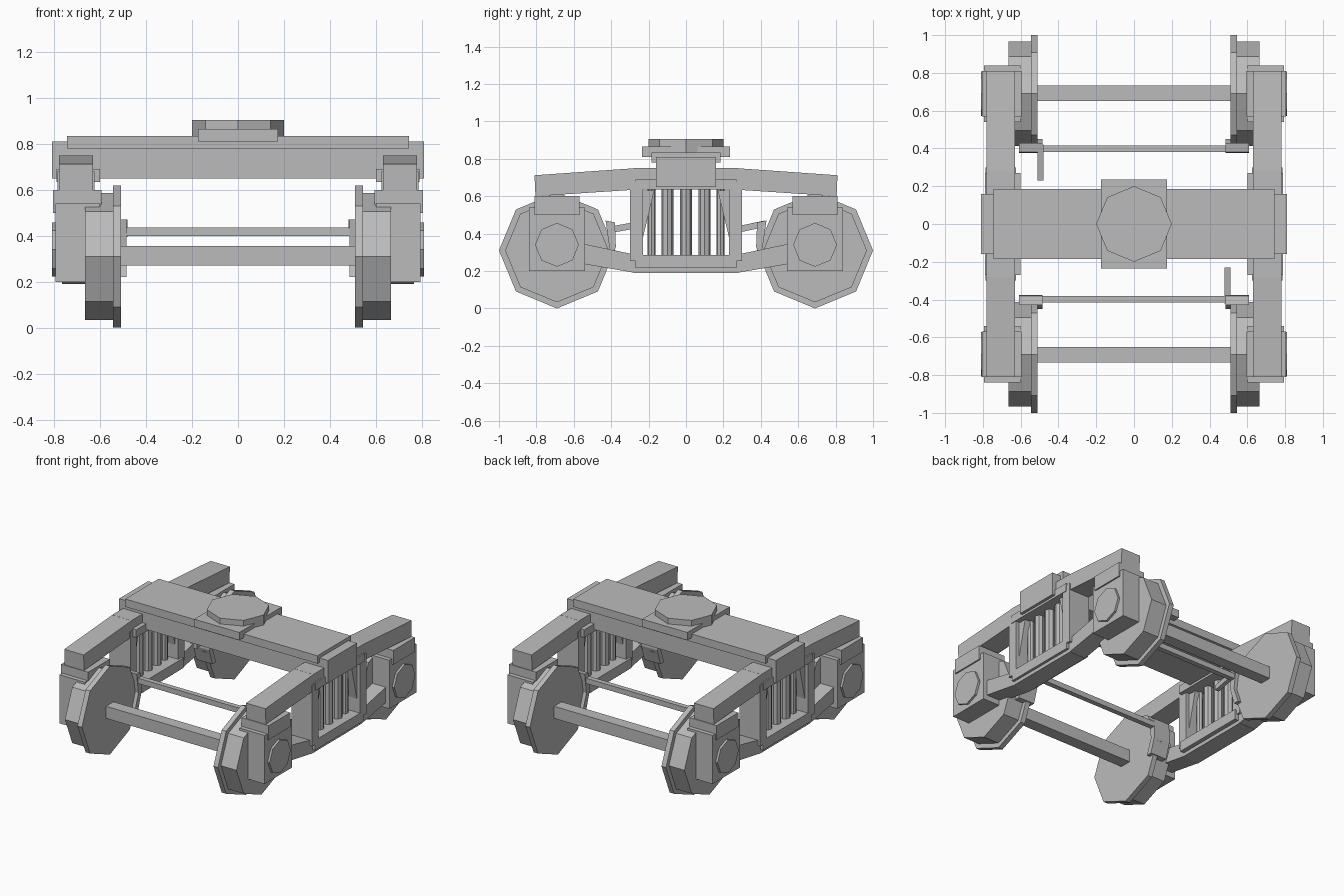
import bpy, bmesh, math
from mathutils import Matrix

if "Cube" in bpy.data.objects:
    bpy.data.objects.remove(bpy.data.objects["Cube"])

steel = bpy.data.materials.new("grey steel")
steel.diffuse_color = (0.5, 0.5, 0.5, 1)
steel.use_nodes = True
steel.node_tree.nodes["Principled BSDF"].inputs["Base Color"].default_value = steel.diffuse_color


def finish(name, bm):
    bmesh.ops.recalc_face_normals(bm, faces=bm.faces)
    me = bpy.data.meshes.new(name)
    bm.to_mesh(me)
    bm.free()
    me.materials.append(steel)
    ob = bpy.data.objects.new(name, me)
    bpy.context.collection.objects.link(ob)
    return ob


def plate(name, x0, x1, profile):
    """Extrude a (y, z) outline from x0 to x1."""
    bm = bmesh.new()
    a = [bm.verts.new((x0, y, z)) for y, z in profile]
    b = [bm.verts.new((x1, y, z)) for y, z in profile]
    bm.faces.new(a)
    bm.faces.new(b[::-1])
    n = len(a)
    for i in range(n):
        bm.faces.new((a[i], a[(i + 1) % n], b[(i + 1) % n], b[i]))
    return finish(name, bm)


def box(name, x0, x1, y0, y1, z0, z1):
    return plate(name, x0, x1, [(y0, z0), (y1, z0), (y1, z1), (y0, z1)])


def ring(y, z, r, n=8):
    return [(y + r * math.cos(2 * math.pi * i / n),
             z + r * math.sin(2 * math.pi * i / n)) for i in range(n)]


def post(name, x, y, r, z0, z1, n=8):
    bm = bmesh.new()
    bmesh.ops.create_cone(bm, cap_ends=True, segments=n, radius1=r, radius2=r, depth=z1 - z0,
                          matrix=Matrix.Translation((x, y, (z0 + z1) / 2))
                          @ Matrix.Rotation(math.pi / 2, 4, 'Z'))
    return finish(name, bm)


def span(s, a, b):
    return tuple(sorted((s * a, s * b)))


# Cross bolster with centre pivot
box("bolster", -0.81, 0.81, -0.16, 0.16, 0.65, 0.81)
box("bolster_cover", -0.745, 0.745, -0.185, 0.185, 0.78, 0.835)
box("pivot_plate", -0.175, 0.175, -0.235, 0.235, 0.81, 0.865)
post("pivot_disc", 0, 0, 0.2, 0.835, 0.905)

for sx in (-1, 1):
    # Side frame centre: top rails, bottom rail
    box("frame_top_rail", *span(sx, 0.60, 0.79), -0.27, 0.27, 0.635, 0.69)
    box("frame_crown", *span(sx, 0.63, 0.78), -0.28, 0.28, 0.685, 0.75)
    box("frame_bottom_rail", *span(sx, 0.61, 0.785), -0.27, 0.27, 0.215, 0.285)
    box("frame_bottom_strip", *span(sx, 0.64, 0.767), -0.28, 0.28, 0.19, 0.22)
    # Spring nest
    for y in (-0.1, 0, 0.1):
        post("spring", sx * 0.70, y, 0.032, 0.28, 0.64)
    for sy in (-1, 1):
        post("outer_spring", sx * 0.70, sy * 0.185, 0.022, 0.28, 0.64)
        plate("friction_wedge", *span(sx, 0.65, 0.76),
              [(sy * 0.23, 0.38), (sy * 0.23, 0.63), (sy * 0.17, 0.63)])
        box("frame_column", *span(sx, 0.625, 0.785), *span(sy, 0.23, 0.30), 0.255, 0.68)
        # Sloped upper beam and lower arm to the axle box
        plate("upper_beam", *span(sx, 0.63, 0.78),
              [(sy * 0.27, 0.635), (sy * 0.27, 0.75), (sy * 0.81, 0.712), (sy * 0.805, 0.60)])
        plate("lower_arm", *span(sx, 0.64, 0.767),
              [(sy * 0.27, 0.19), (sy * 0.27, 0.287), (sy * 0.56, 0.348), (sy * 0.56, 0.24)])
        # Axle box with cap and round cover
        box("axle_box", *span(sx, 0.60, 0.795), *span(sy, 0.54, 0.84), 0.20, 0.54)
        box("axle_box_top", *span(sx, 0.595, 0.805), *span(sy, 0.57, 0.81), 0.50, 0.60)
        plate("axle_cover", *span(sx, 0.79, 0.81), ring(sy * 0.69, 0.34, 0.117))
        # Wheel: flange and tread
        plate("wheel_flange", *span(sx, 0.51, 0.545), ring(sy * 0.69, 0.31, 0.31))
        plate("wheel_tread", *span(sx, 0.54, 0.665), ring(sy * 0.69, 0.31, 0.277))
        # Brake head and shoe
        plate("brake_shoe", *span(sx, 0.485, 0.61),
              [(sy * 0.38, 0.46), (sy * 0.43, 0.47), (sy * 0.41, 0.33),
               (sy * 0.45, 0.22), (sy * 0.41, 0.22), (sy * 0.375, 0.33)])

for sy in (-1, 1):
    # Axle and brake beam
    box("axle", -0.52, 0.52, *span(sy, 0.65, 0.733), 0.27, 0.355)
    box("brake_beam", -0.61, 0.61, *span(sy, 0.38, 0.415), 0.40, 0.437)

# Brake levers, one on each diagonal corner
plate("brake_lever", 0.48, 0.51, [(-0.42, 0.40), (-0.23, 0.435), (-0.23, 0.47), (-0.42, 0.435)])
plate("brake_lever", -0.51, -0.48, [(0.42, 0.435), (0.23, 0.395), (0.23, 0.43), (0.42, 0.47)])
